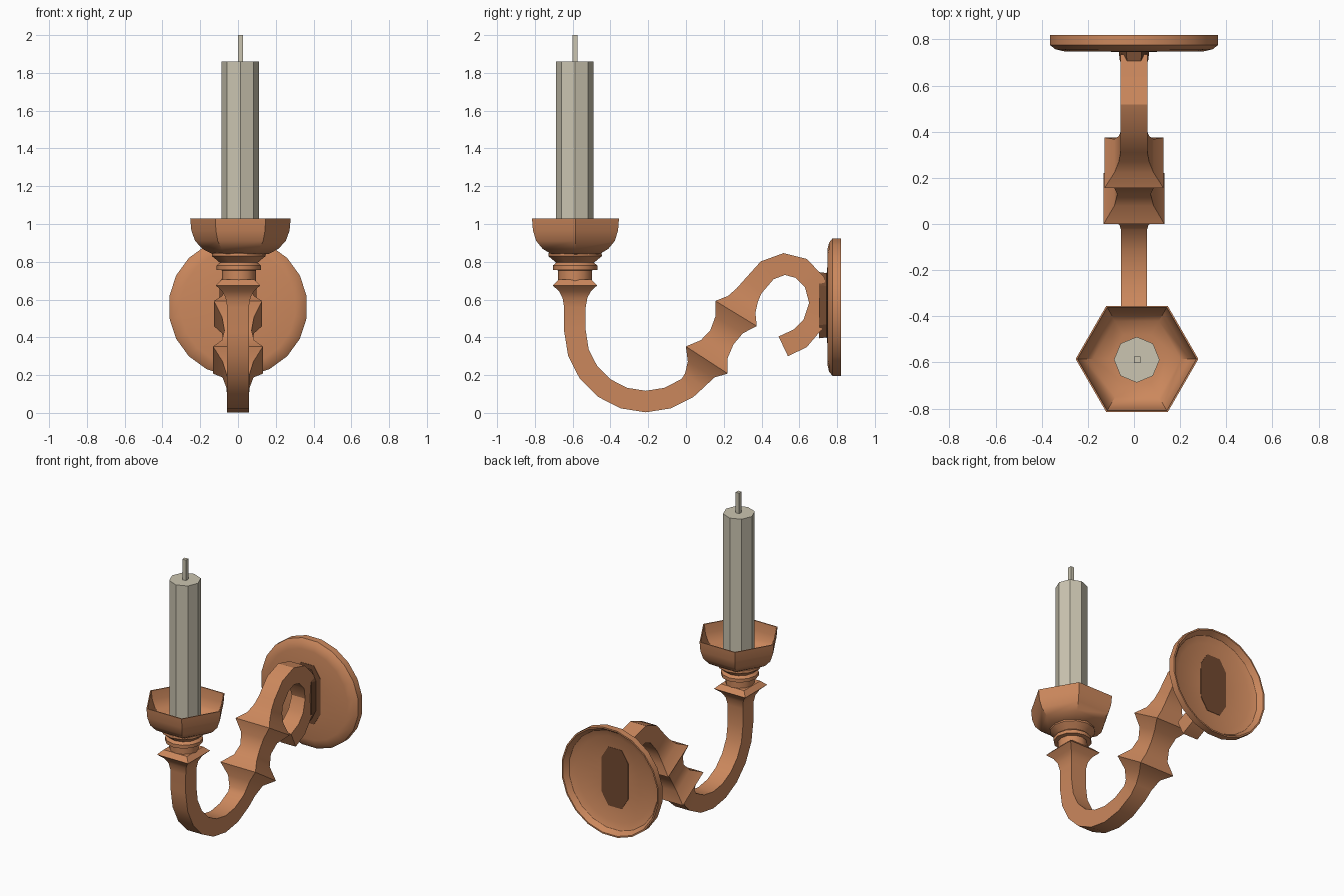
import bpy, bmesh, math
from mathutils import Vector

if "Cube" in bpy.data.objects:
    bpy.data.objects.remove(bpy.data.objects["Cube"])


def material(name, rgb):
    m = bpy.data.materials.new(name)
    m.diffuse_color = (*rgb, 1)
    m.use_nodes = True
    m.node_tree.nodes["Principled BSDF"].inputs["Base Color"].default_value = m.diffuse_color
    return m


COPPER = material("copper", (0.60, 0.245, 0.108))
DARK = material("dark_copper", (0.17, 0.068, 0.03))
WAX = material("wax", (0.60, 0.56, 0.44))


def skin(name, rings, mat, smooth=True):
    """Join a row of equal rings into a closed skin with capped ends."""
    bm = bmesh.new()
    rows = [[bm.verts.new(p) for p in r] for r in rings]
    n = len(rows[0])
    for a, b in zip(rows, rows[1:]):
        for i in range(n):
            j = (i + 1) % n
            bm.faces.new((a[i], a[j], b[j], b[i]))
    bm.faces.new(rows[0][::-1])
    bm.faces.new(rows[-1])
    bmesh.ops.recalc_face_normals(bm, faces=bm.faces[:])
    me = bpy.data.meshes.new(name)
    bm.to_mesh(me)
    bm.free()
    me.materials.append(mat)
    ob = bpy.data.objects.new(name, me)
    bpy.context.collection.objects.link(ob)
    if smooth:
        bpy.ops.object.select_all(action='DESELECT')
        ob.select_set(True)
        bpy.context.view_layer.objects.active = ob
        bpy.ops.object.shade_smooth_by_angle(angle=math.radians(32))
    return ob


def lathe(name, profile, sides, center, mat, turn=0.0, along_y=False, smooth=True):
    """Turn (radius, height) points about z, or about y for the wall plate."""
    rings = []
    for r, h in profile:
        ring = []
        for i in range(sides):
            a = turn + 2 * math.pi * i / sides
            u, v = r * math.cos(a), r * math.sin(a)
            p = Vector((u, h, v)) if along_y else Vector((u, v, h))
            ring.append(p + Vector(center))
        rings.append(ring)
    return skin(name, rings, mat, smooth)


# Arm: square section swept along a path in the yz plane (y, z, half width)
path = [(-.588, .705, .088), (-.588, .675, .118), (-.588, .645, .085),
        (-.588, .61, .066), (-.588, .56, .057)]
for k in range(0, 8):
    a = math.radians(180 + 18 * k)
    path.append((-.213 + .375 * math.cos(a), .435 + .375 * math.sin(a), .057))
path += [(.045, .172, .062), (.08, .23, .082), (.11, .28, .132),   # first knot
         (.15, .338, .085), (.19, .40, .072), (.228, .465, .085),
         (.265, .526, .128), (.295, .575, .085), (.325, .625, .066),  # second knot
         (.355, .67, .058), (.43, .755, .058), (.52, .788, .058),
         (.61, .765, .058), (.682, .69, .058), (.702, .58, .05),
         (.672, .47, .055), (.605, .395, .058), (.515, .352, .058)]
rings = []
for i, (y, z, h) in enumerate(path):
    p0, p1 = path[max(i - 1, 0)], path[min(i + 1, len(path) - 1)]
    t = Vector((0, p1[1 - 1] - p0[0], p1[1] - p0[1])).normalized()
    n = Vector((0, -t.z, t.y))
    c = Vector((0, y, z))
    rings.append([c + Vector((sx * h, 0, 0)) + n * (sn * h)
                  for sx, sn in ((-1, -1), (1, -1), (1, 1), (-1, 1))])
skin("arm", rings, COPPER)

# Turned neck between arm and cup
lathe("neck", [(.09, .69), (.09, .755), (.118, .757), (.118, .78), (.10, .795),
               (.12, .812), (.142, .83), (.14, .845), (.11, .86)],
      12, (.004, -.587, 0), COPPER)

# Six-sided hollow drip cup
lathe("drip_cup", [(.10, .835), (.15, .842), (.20, .868), (.24, .91), (.26, .965),
                   (.266, 1.03), (.258, 1.03), (.25, .97), (.23, .92),
                   (.19, .885), (.12, .865)],
      6, (.013, -.585, 0), COPPER)

# Candle and square wick
lathe("candle", [(.099, .86), (.099, 1.86)], 8, (.012, -.588, 0), WAX, smooth=False)
lathe("wick", [(.019, 1.85), (.019, 2.0)], 4, (.014, -.588, 0), WAX,
      turn=math.pi / 4, smooth=False)

# Round wall plate, dished at the back
lathe("wall_plate", [(.10, .748), (.305, .748), (.345, .757), (.368, .775),
                     (.368, .82), (.358, .82), (.335, .785), (.29, .767), (.10, .76)],
      20, (0, 0, .56), COPPER, turn=math.pi / 20, along_y=True)

# Long eight-sided mount joining the arm to the plate
mount = []
for y, w, h in ((.705, .061, .175), (.745, .066, .17), (.746, .10, .20), (.766, .10, .20)):
    mount.append([(sx * w, y, .57 + sz * h) for sx, sz in
                  ((-1, -.6), (-.5, -1), (.5, -1), (1, -.6),
                   (1, .6), (.5, 1), (-.5, 1), (-1, .6))])
skin("mount", mount, DARK, smooth=False)
